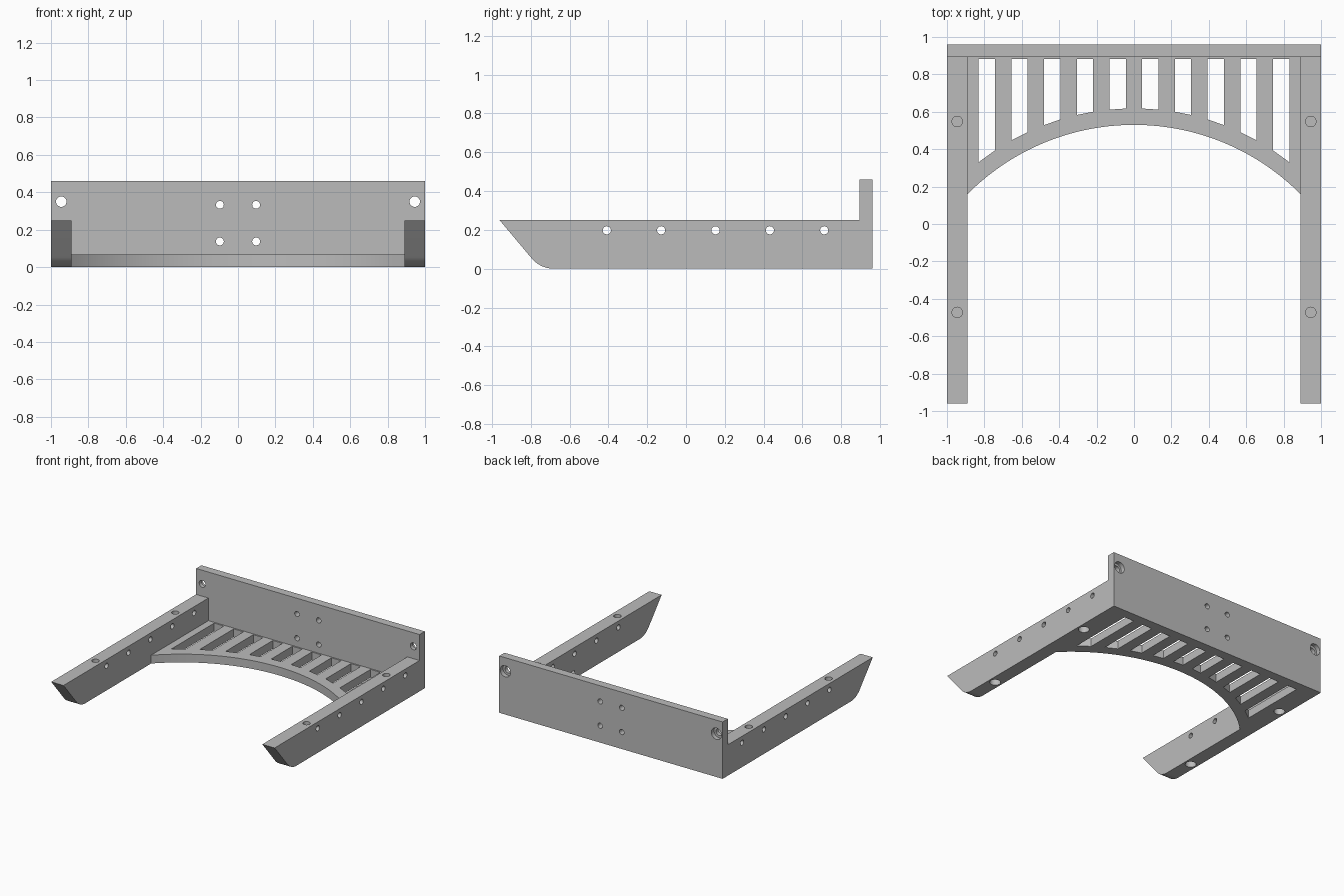
import bpy, bmesh, math

if "Cube" in bpy.data.objects:
    bpy.data.objects.remove(bpy.data.objects["Cube"])

GREY = (0.5, 0.5, 0.5, 1)
grey = bpy.data.materials.new("plain grey")
grey.use_nodes = True
grey.diffuse_color = GREY
grey.node_tree.nodes["Principled BSDF"].inputs["Base Color"].default_value = GREY

# Shared sizes
BACK, FRONT, PLATE_Y = 0.96, -0.96, 0.893
INNER, RAIL_H, PLATE_H, FLOOR_H = 0.89, 0.25, 0.46, 0.067
HOLE_X = 0.945
ARC_Y, ARC_R = -0.725, 1.255


def prism(name, outline, axis, low, high):
    """Extrude a 2D outline along an axis between two positions."""
    place = {"x": lambda p, t: (t, p[0], p[1]),
             "y": lambda p, t: (p[0], t, p[1]),
             "z": lambda p, t: (p[0], p[1], t)}[axis]
    bm = bmesh.new()
    a = [bm.verts.new(place(p, low)) for p in outline]
    b = [bm.verts.new(place(p, high)) for p in outline]
    bm.faces.new(a)
    bm.faces.new(b[::-1])
    for i in range(len(a)):
        j = (i + 1) % len(a)
        bm.faces.new((a[i], b[i], b[j], a[j]))
    bmesh.ops.recalc_face_normals(bm, faces=bm.faces)
    mesh = bpy.data.meshes.new(name)
    bm.to_mesh(mesh)
    bm.free()
    mesh.materials.append(grey)
    obj = bpy.data.objects.new(name, mesh)
    bpy.context.collection.objects.link(obj)
    return obj


def arc(cx, cy, r, start, end, steps):
    angles = [math.radians(start + (end - start) * i / steps) for i in range(steps + 1)]
    return [(cx + r * math.cos(t), cy + r * math.sin(t)) for t in angles]


def rectangle(u0, v0, u1, v1):
    return [(u0, v0), (u1, v0), (u1, v1), (u0, v1)]


def activate(obj):
    bpy.ops.object.select_all(action="DESELECT")
    obj.select_set(True)
    bpy.context.view_layer.objects.active = obj


def cut(obj, outline, axis, low, high):
    cutter = prism("cutter", outline, axis, low, high)
    cutter.hide_render = True
    mod = obj.modifiers.new("cut", "BOOLEAN")
    mod.operation, mod.solver, mod.object = "DIFFERENCE", "EXACT", cutter
    activate(obj)
    bpy.ops.object.modifier_apply(modifier=mod.name)
    bpy.data.objects.remove(cutter)


def drill(obj, u, v, r, axis, low, high):
    cut(obj, arc(u, v, r, 0, 348.75, 31), axis, low, high)


def finish(obj):
    activate(obj)
    bpy.ops.object.shade_smooth_by_angle(angle=math.radians(25))


# Back plate with corner bolt holes and a central square of small holes
plate = prism("back_plate", rectangle(-1, 0, 1, PLATE_H), "y", PLATE_Y, BACK)
for side in (-1, 1):
    drill(plate, side * HOLE_X, 0.35, 0.028, "y", 0.8, 1.1)
    drill(plate, side * HOLE_X, 0.35, 0.046, "y", 0.925, 1.1)
    for z in (0.137, 0.333):
        drill(plate, side * 0.097, z, 0.021, "y", 0.8, 1.1)
finish(plate)

# Side rails with a sloped, rounded nose
fillet = 0.15
rail_outline = [(PLATE_Y, 0), (PLATE_Y, RAIL_H), (FRONT, RAIL_H)]
rail_outline += arc(-0.68, fillet, fillet, 220, 270, 12)
for side, label in ((-1, "right"), (1, "left")):
    low, high = sorted((side * INNER, side))
    rail = prism(label + "_rail", rail_outline, "x", low, high)
    for i in range(5):
        drill(rail, -0.408 + 0.28 * i, 0.198, 0.021, "x", low - 0.1, high + 0.1)
    # Blind holes above, wider pockets below
    for y in (-0.473, 0.548):
        drill(rail, side * HOLE_X, y, 0.028, "z", 0.12, 0.4)
        drill(rail, side * HOLE_X, y, 0.041, "z", -0.1, 0.1)
    finish(rail)

# Floor with an arched front edge and a row of slots following the arch
half = math.degrees(math.asin(INNER / ARC_R))
floor_outline = [(INNER, PLATE_Y), (-INNER, PLATE_Y)]
floor_outline += arc(0, ARC_Y, ARC_R, 90 + half, 90 - half, 64)
floor = prism("arched_floor", floor_outline, "z", 0, FLOOR_H)


def slot_front(x):
    return ARC_Y + math.sqrt((ARC_R + 0.088) ** 2 - x * x)


for i in range(10):
    x0 = (i - 4.5) * 0.175 - 0.0435
    x1 = x0 + 0.087
    cut(floor, [(x0, slot_front(x0)), (x1, slot_front(x1)), (x1, 0.882), (x0, 0.882)],
        "z", -0.1, 0.2)
finish(floor)
